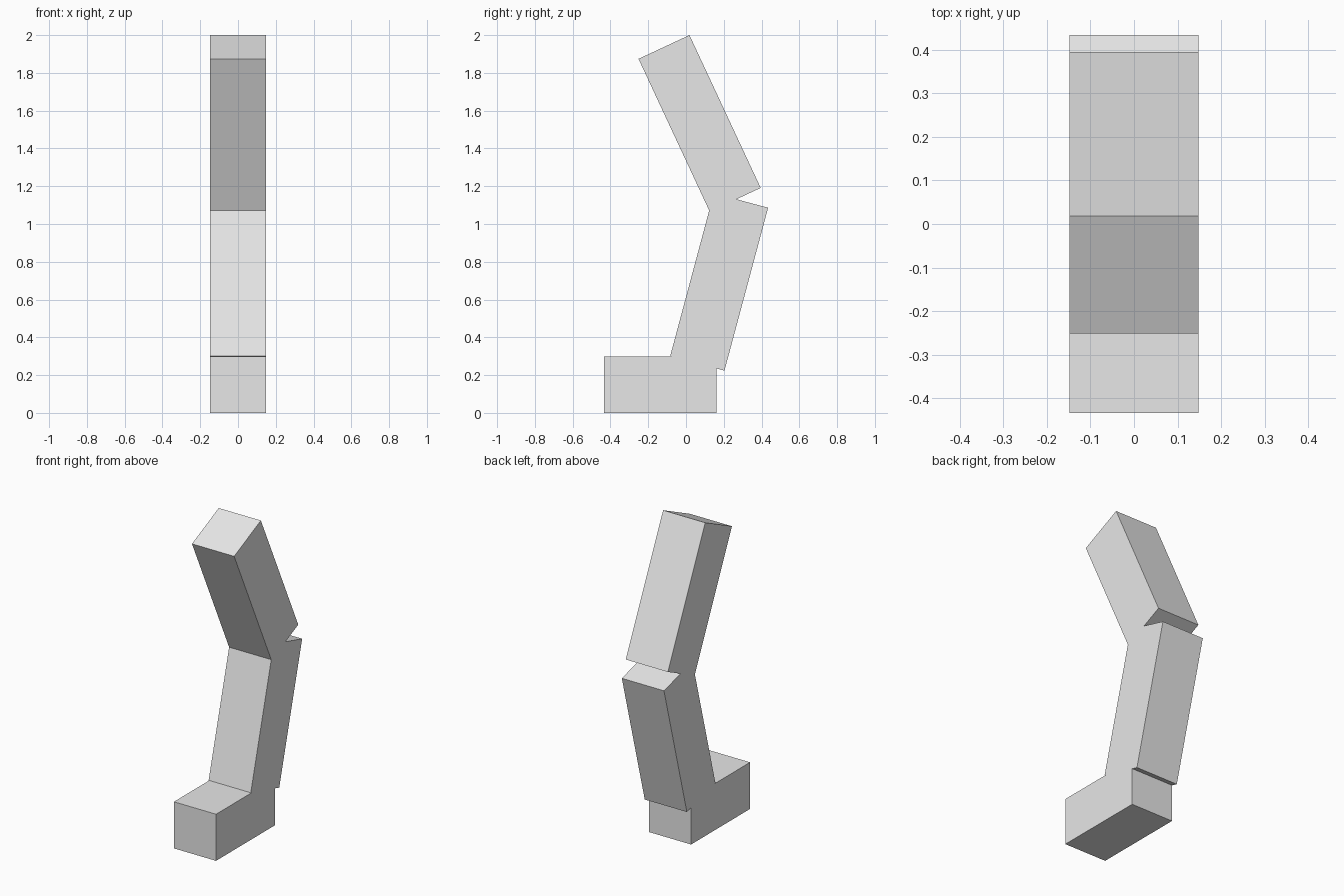
import bpy
import math

cube = bpy.data.objects.get("Cube")
if cube:
    bpy.data.objects.remove(cube, do_unlink=True)

# One plain grey for the whole leg
grey = bpy.data.materials.new("plain grey")
grey.use_nodes = True
colour = (0.8, 0.8, 0.8, 1.0)
grey.diffuse_color = colour
grey.node_tree.nodes["Principled BSDF"].inputs["Base Color"].default_value = colour

THICK = 0.2975  # shared square section of every segment


def segment(name, centre, depth, height, tilt=0.0):
    """Box segment centred at (y, z), tilted about the x axis in degrees."""
    bpy.ops.mesh.primitive_cube_add(size=1, location=(0, *centre),
                                    rotation=(math.radians(tilt), 0, 0))
    obj = bpy.context.object
    obj.name = obj.data.name = name
    obj.scale = (THICK, depth, height)
    bpy.ops.object.transform_apply(location=False, rotation=False, scale=True)
    obj.data.materials.append(grey)
    return obj


# Foot lies flat, shin leans back, thigh leans forward
segment("foot", (-0.1365, THICK / 2), 2 * THICK, THICK)
segment("shin", (0.1755, 0.6935), THICK, 3 * THICK, -15)
segment("thigh", (0.072, 1.5327), THICK, 3 * THICK, 25)
